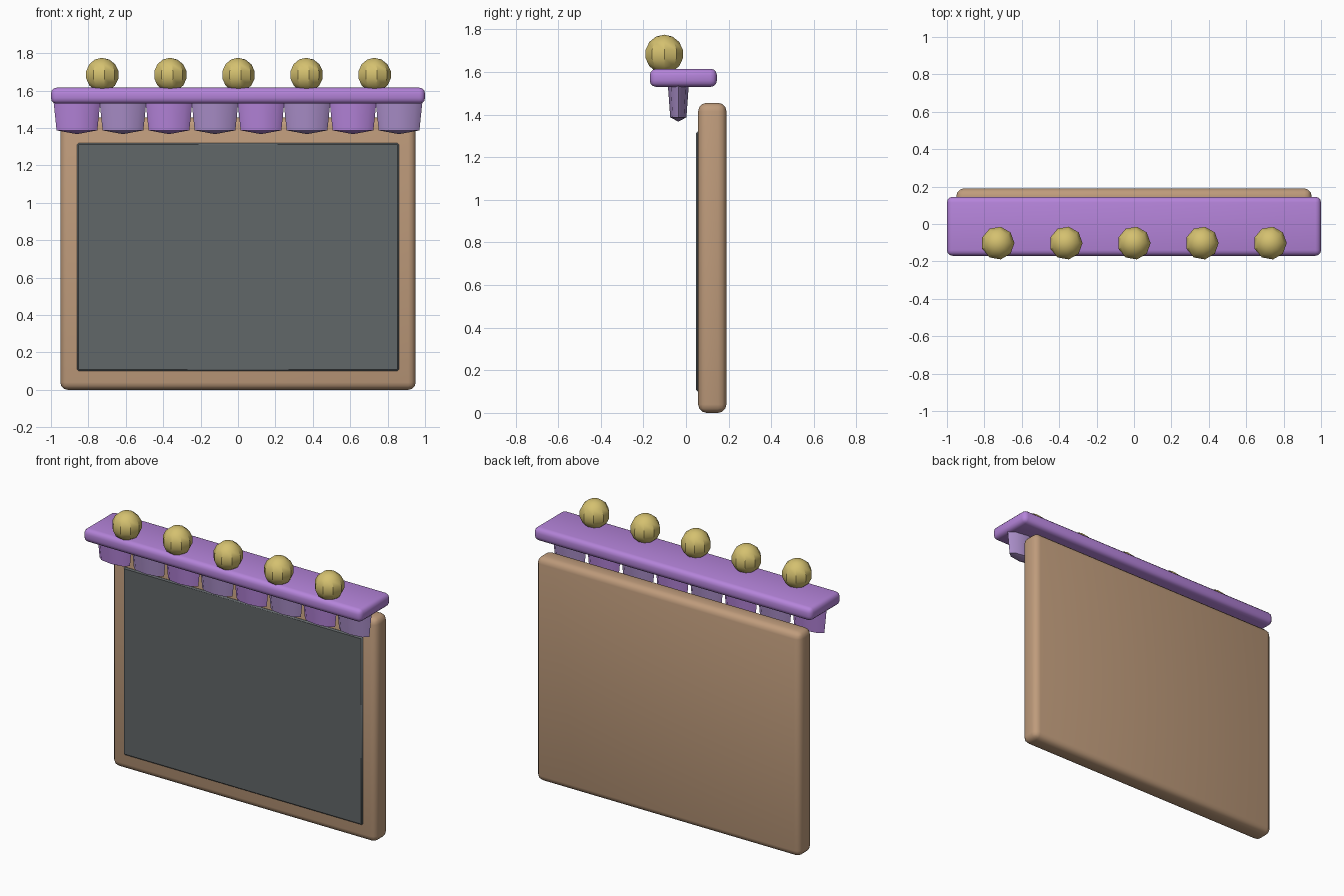
import bpy, bmesh, math
from mathutils import Matrix

cube = bpy.data.objects.get("Cube")
if cube:
    bpy.data.objects.remove(cube, do_unlink=True)


def material(name, rgb):
    m = bpy.data.materials.new(name)
    m.use_nodes = True
    m.diffuse_color = (*rgb, 1)
    m.node_tree.nodes["Principled BSDF"].inputs["Base Color"].default_value = (*rgb, 1)
    return m


wood = material("tan wood", (0.52, 0.33, 0.20))
slate = material("slate grey", (0.12, 0.135, 0.14))
purple = material("purple", (0.46, 0.23, 0.70))
lavender = material("greyed lavender", (0.40, 0.27, 0.58))
gold = material("dull gold", (0.66, 0.53, 0.16))


def finish(bm, name, mat, angle=40):
    bmesh.ops.recalc_face_normals(bm, faces=bm.faces)
    mesh = bpy.data.meshes.new(name)
    bm.to_mesh(mesh)
    bm.free()
    mesh.materials.append(mat)
    ob = bpy.data.objects.new(name, mesh)
    bpy.context.collection.objects.link(ob)
    bpy.ops.object.select_all(action="DESELECT")
    ob.select_set(True)
    bpy.context.view_layer.objects.active = ob
    bpy.ops.object.shade_smooth_by_angle(angle=math.radians(angle))
    return ob


def rounded_box(name, mat, x, y, z, bevel, segments):
    """Box symmetric in x, with (low, high) ranges in y and z."""
    bm = bmesh.new()
    size = (2 * x, y[1] - y[0], z[1] - z[0])
    place = Matrix.Translation((0, sum(y) / 2, sum(z) / 2)) @ Matrix.Diagonal((*size, 1))
    bmesh.ops.create_cube(bm, size=1, matrix=place)
    bmesh.ops.bevel(bm, geom=bm.edges[:], offset=bevel, segments=segments,
                    profile=0.5, affect="EDGES")
    return finish(bm, name, mat)


# Board, writing panel and canopy shelf
rounded_box("board", wood, 0.95, (0.057, 0.19), (0, 1.455), 0.04, 3)
rounded_box("panel", slate, 0.86, (0.047, 0.075), (0.10, 1.32), 0.008, 1)
rounded_box("canopy", purple, 1.0, (-0.17, 0.145), (1.53, 1.615), 0.03, 3)


def scallop(name, mat, x):
    """Flattened tapering tube with a shallow pointed underside."""
    bm = bmesh.new()
    sides = 8
    rings = []
    for rx, ry, z in ((0.126, 0.05, 1.55), (0.109, 0.038, 1.387)):
        rings.append([bm.verts.new((x + rx * math.cos(a), -0.036 + ry * math.sin(a), z))
                      for a in (math.tau * i / sides for i in range(sides))])
    tip = bm.verts.new((x, -0.036, 1.367))
    bm.faces.new(rings[0])
    for i in range(sides):
        j = (i + 1) % sides
        bm.faces.new((rings[0][i], rings[0][j], rings[1][j], rings[1][i]))
        bm.faces.new((rings[1][i], rings[1][j], tip))
    finish(bm, name, mat, 50)


# Hanging scallops in alternating colours
for i in range(8):
    scallop(f"scallop_{i + 1}", lavender if i % 2 else purple, (i - 3.5) * 0.246)

# Row of round bulbs along the canopy front
for i in range(5):
    bm = bmesh.new()
    place = Matrix.Translation(((i - 2) * 0.364, -0.102, 1.684)) @ Matrix.Rotation(-math.pi / 2, 4, "Z")
    bmesh.ops.create_uvsphere(bm, u_segments=9, v_segments=7, radius=0.091, matrix=place)
    finish(bm, f"bulb_{i + 1}", gold, 30)
